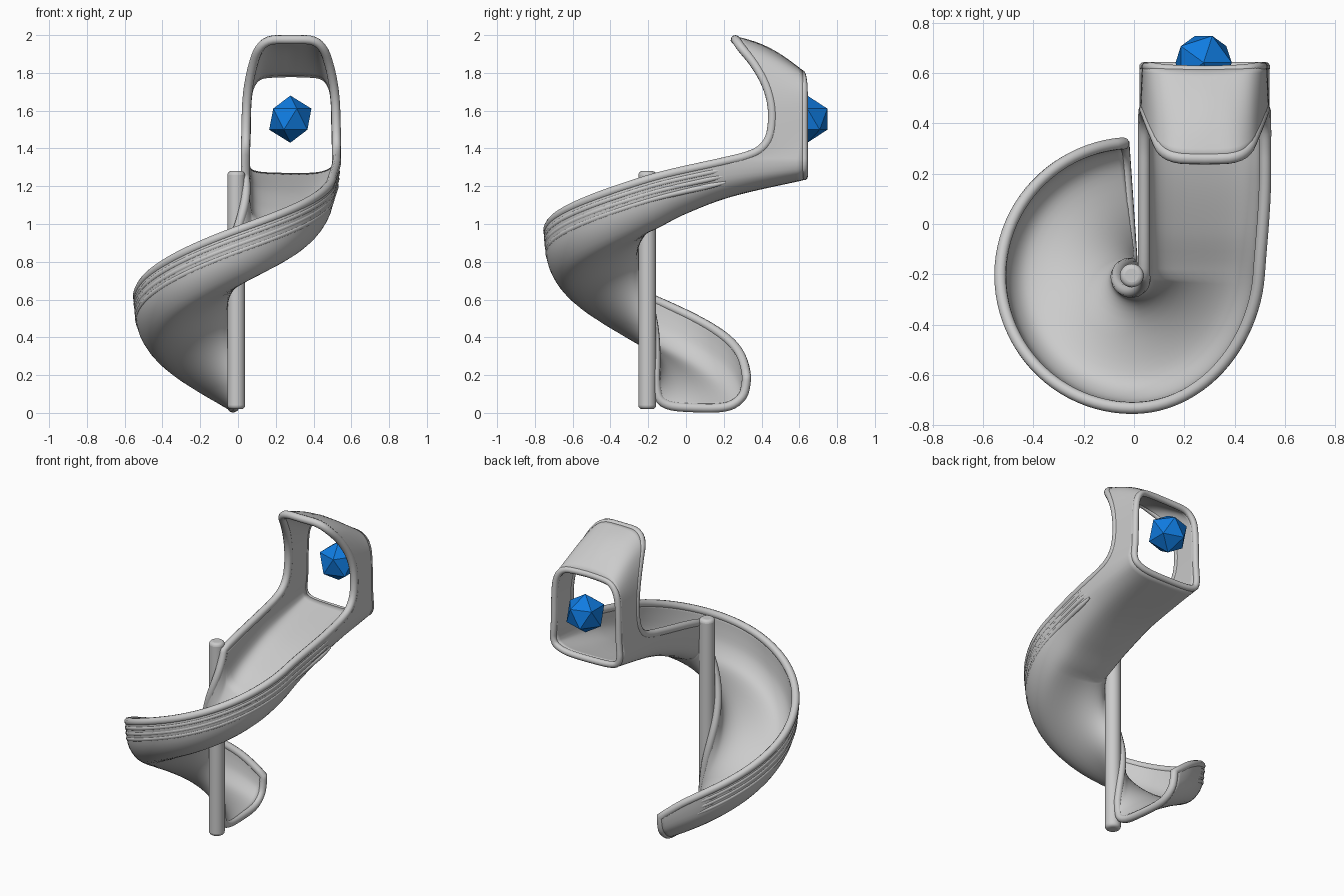
import bpy, bmesh, math
from mathutils import Vector

if "Cube" in bpy.data.objects:
    bpy.data.objects.remove(bpy.data.objects["Cube"])

CX, CY = -0.005, -0.205          # pole axis
STRAIGHT, QUARTER, END = 0.83, 0.82, 3.254   # path lengths
JOIN = 0.405                     # where the hood starts on the straight run
MID = 0.281                      # centre x of the straight run


def interp(table, x):
    """Smooth interpolation of rows (x, value, value...)."""
    n = len(table)
    i = 0
    while i < n - 2 and x > table[i + 1][0]:
        i += 1

    def slope(k, c):
        a, b = table[max(k - 1, 0)], table[min(k + 1, n - 1)]
        return (b[c] - a[c]) / (b[0] - a[0])
    a, b = table[i], table[i + 1]
    h = b[0] - a[0]
    t = min(max((x - a[0]) / h, 0), 1)
    out = []
    for c in range(1, len(a)):
        out.append((2*t**3 - 3*t**2 + 1) * a[c] + (t**3 - 2*t**2 + t) * h * slope(i, c)
                   + (3*t**2 - 2*t**3) * b[c] + (t**3 - t**2) * h * slope(i + 1, c))
    return out


# Height of the floor and of the rim along the path
FLOOR = [(0, 1.252), (.4, 1.16), (.65, 1.065), (.83, .975), (1.65, .69), (2.47, .355), (END, .027)]
RIM = [(JOIN, 1.335), (.83, 1.235), (1.65, .965), (2.47, .615), (2.9, .42), (3.1, .31), (END, .19)]
# Cross-section: distance from the pole, fraction of wall height
SECTION = [(i, r, h) for i, (r, h) in enumerate([
    (.045, 1), (.05, .6), (.07, .25), (.13, .06), (.25, 0), (.38, 0),
    (.455, .11), (.505, .38), (.522, .7), (.527, 1)])]
# Half of the hood: front edge dx, y, z, then back edge dx, y, z
HOOD = [(i, *row) for i, row in enumerate([
    (.241, .22, 1.335, .241, .625, 1.335),
    (.241, .31, 1.357, .237, .625, 1.38),
    (.241, .39, 1.392, .234, .625, 1.43),
    (.240, .44, 1.455, .232, .625, 1.50),
    (.238, .457, 1.55, .231, .625, 1.58),
    (.234, .45, 1.65, .227, .625, 1.66),
    (.222, .418, 1.75, .216, .624, 1.72),
    (.199, .36, 1.85, .190, .62, 1.765),
    (.167, .295, 1.93, .15, .615, 1.788),
    (.110, .265, 1.972, .08, .612, 1.795),
    (0, .26, 1.976, 0, .61, 1.797)])]


def place(p, r, z):
    if p <= STRAIGHT:
        return Vector((CX + r, CY + STRAIGHT - p, z))
    a = (p - STRAIGHT) / QUARTER * math.pi / 2
    return Vector((CX + r * math.cos(a), CY - r * math.sin(a), z))


def rim_z(p):
    return 1.335 if p <= JOIN else interp(RIM, p)[0]


def tuck(p):
    """Outer wall pulls in a little as the straight run turns into the spiral."""
    t = (p - JOIN) / (1.65 - JOIN)
    return .033 * math.sin(math.pi * t) ** 2 if 0 < t < 1 else 0


def channel(p):
    f = interp(FLOOR, p)[0]
    top = rim_z(p)
    # the inner wall swings slightly wider round the pole
    swing = .022 * math.sin(math.pi * max(0, p - STRAIGHT) / (END - STRAIGHT))
    pts = []
    for k in range(28):
        r, h = interp(SECTION, 9 * k / 27)
        r += swing * max(0, 1 - (r - .045) / .3) - tuck(p) * max(0, (r - .045) / .48)
        pts.append(place(p, r, f + h * (top - f)))
    return pts


def hood_row(t, side, n):
    fx, fy, fz, bx, by, bz = interp(HOOD, t)
    b = Vector((MID + side * bx, by, bz))
    f = Vector((MID + side * fx, fy, fz))
    bulge = .03 * max(0, t - 6) / 4
    return [b.lerp(f, j / n) + Vector((0, 0, bulge * math.sin(math.pi * j / n))) for j in range(n + 1)]


def add_grid(bm, rows):
    vs = [[bm.verts.new(c) for c in row] for row in rows]
    for a, b in zip(vs, vs[1:]):
        for j in range(len(a) - 1):
            bm.faces.new((a[j], a[j + 1], b[j + 1], b[j]))


def tube(name, pts, radius, closed, taper=False):
    cu = bpy.data.curves.new(name, 'CURVE')
    cu.dimensions = '3D'
    cu.bevel_depth = radius
    cu.bevel_resolution = 3
    cu.use_fill_caps = True
    sp = cu.splines.new('POLY')
    sp.points.add(len(pts) - 1)
    for i, (pt, c) in enumerate(zip(sp.points, pts)):
        pt.co = (*c, 1)
        if taper:
            pt.radius = min(1, .4 + min(i, len(pts) - 1 - i) / 4)
    sp.use_cyclic_u = closed
    ob = bpy.data.objects.new(name, cu)
    bpy.context.collection.objects.link(ob)


# Slide sheet: swept channel with the hood welded to its upper end
N = 10
upper = [JOIN * i / N for i in range(N + 1)]
lower = [JOIN + (END - JOIN) * i / 80 for i in range(1, 81)]
sections = [channel(p) for p in upper + lower]
half = 36
rows = [hood_row(10 * i / half, 1, N) for i in range(half + 1)]
rows += [hood_row(10 * i / half, -1, N) for i in range(half - 1, -1, -1)]
bm = bmesh.new()
add_grid(bm, sections)
add_grid(bm, rows)
bmesh.ops.remove_doubles(bm, verts=bm.verts, dist=0.0008)
bmesh.ops.recalc_face_normals(bm, faces=bm.faces)
for f in bm.faces:
    f.smooth = True
me = bpy.data.meshes.new("slide_chute")
bm.to_mesh(me)
bm.free()
chute = bpy.data.objects.new("slide_chute", me)
bpy.context.collection.objects.link(chute)
sol = chute.modifiers.new("thickness", 'SOLIDIFY')
sol.thickness = 0.036
sol.offset = 0

# Rolled rims: one round the open edge, one round the entrance
run = sections[N:]
edge = [s[-1] for s in run] + run[-1][-2:0:-1] + [s[0] for s in reversed(run)]
edge += [r[-1] for r in reversed(rows)][1:-1]
tube("outer_rim", edge, .024, True)
tube("entrance_rim", sections[0] + [r[0] for r in rows][1:-1], .02, True)

# Ridges below the rim on the outer wall
for k in range(1, 4):
    ps = [JOIN + .01 + (3.04 - JOIN) * i / 80 for i in range(81)]
    tube(f"wall_ridge_{k}",
         [place(p, .535 - .0035 * k - tuck(p), rim_z(p) - .004 - .036 * k) for p in ps],
         .016, False, True)

# Centre pole
bpy.ops.mesh.primitive_cylinder_add(vertices=32, radius=.047, depth=1.26, location=(CX - .004, CY, .65))
pole = bpy.context.object
pole.name = "centre_pole"
bev = pole.modifiers.new("round_ends", 'BEVEL')
bev.width = .02
bev.segments = 4
bev.limit_method = 'ANGLE'
bpy.ops.object.shade_smooth_by_angle(angle=math.radians(40))

# Blue faceted marker at the entrance
bpy.ops.mesh.primitive_ico_sphere_add(subdivisions=1, radius=.125, location=(.277, .642, 1.555))
ball = bpy.context.object
ball.name = "blue_marker"
mat = bpy.data.materials.new("blue")
mat.diffuse_color = (.005, .2, .75, 1)
mat.use_nodes = True
mat.node_tree.nodes["Principled BSDF"].inputs["Base Color"].default_value = mat.diffuse_color
ball.data.materials.append(mat)
